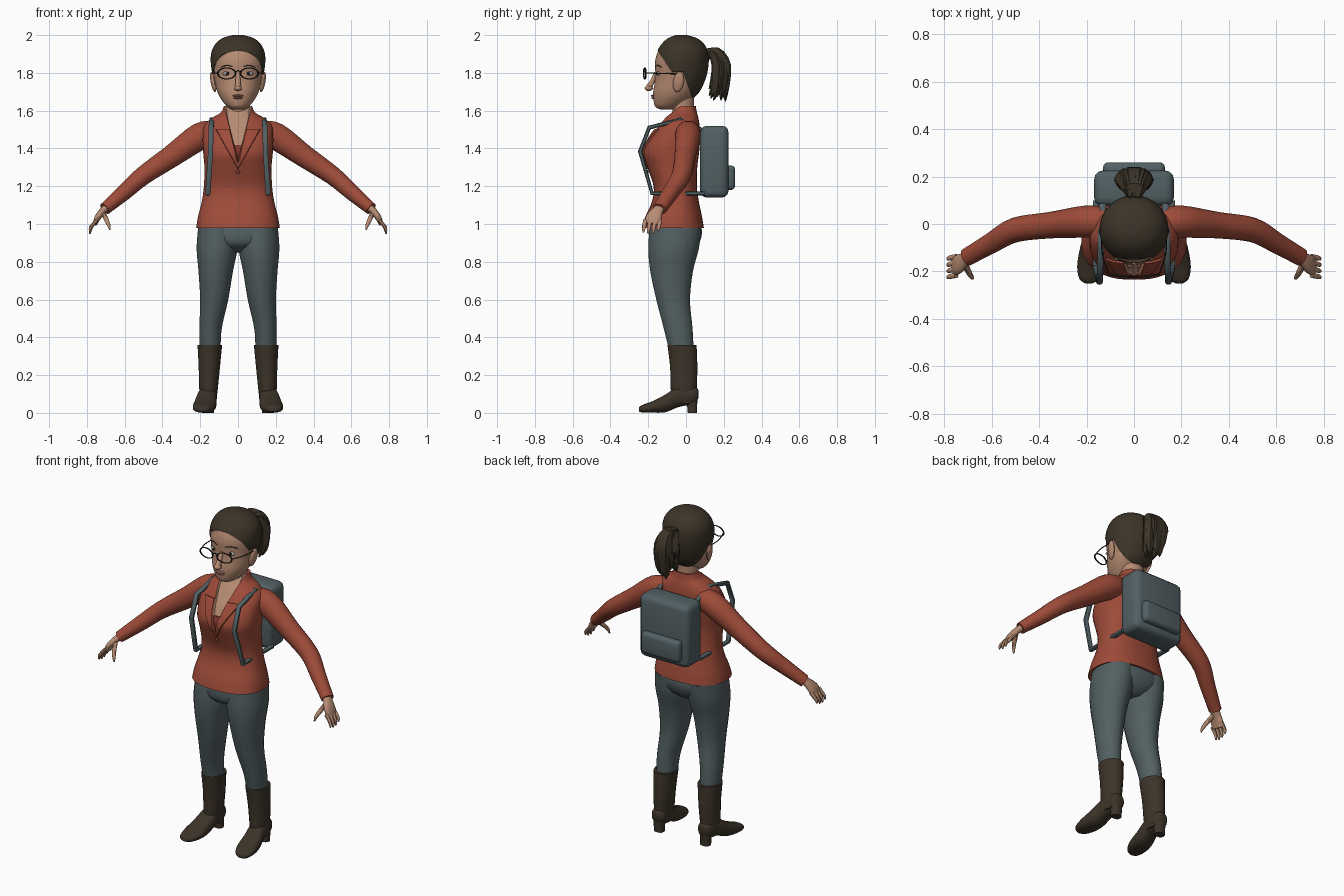
import bpy, bmesh, random
from math import cos, sin, pi, radians, copysign
from mathutils import Vector, Matrix

if bpy.data.objects.get("Cube"):
    bpy.data.objects.remove(bpy.data.objects["Cube"])
random.seed(4)
X, Y, Z = Vector((1, 0, 0)), Vector((0, 1, 0)), Vector((0, 0, 1))


def material(name, *rgb):
    m = bpy.data.materials.new(name)
    m.use_nodes = True
    m.diffuse_color = (*rgb, 1)
    bsdf = m.node_tree.nodes["Principled BSDF"]
    bsdf.inputs["Base Color"].default_value = (*rgb, 1)
    bsdf.inputs["Roughness"].default_value = 0.8
    return m


skin = material("skin", .47, .26, .17)
red = material("jacket_red", .34, .07, .04)
dark_red = material("undershirt_red", .22, .04, .025)
denim = material("slate_denim", .085, .115, .12)
canvas = material("slate_canvas", .085, .118, .128)
leather = material("boot_leather", .046, .034, .022)
brown = material("hair_brown", .045, .034, .021)
black = material("frame_black", .012, .011, .01)
white = material("eye_grey", .4, .36, .32)
rose = material("lip_rose", .33, .15, .11)


def finish(name, bm, *mats, angle=45):
    bmesh.ops.recalc_face_normals(bm, faces=bm.faces)
    mesh = bpy.data.meshes.new(name)
    bm.to_mesh(mesh)
    bm.free()
    for m in mats:
        mesh.materials.append(m)
    mesh.shade_smooth()
    mesh.set_sharp_from_angle(angle=radians(angle))
    obj = bpy.data.objects.new(name, mesh)
    bpy.context.collection.objects.link(obj)
    return obj


def smooth_rows(rows, k):
    """Catmull-Rom interpolation of every column."""
    out = []
    for i in range(len(rows) - 1):
        four = rows[max(i - 1, 0)], rows[i], rows[i + 1], rows[min(i + 2, len(rows) - 1)]
        for j in range(k):
            t = j / k
            out.append([(2 * b + (c - a) * t + (2 * a - 5 * b + 4 * c - d) * t * t
                         + (3 * b - a - 3 * c + d) * t ** 3) / 2 for a, b, c, d in zip(*four)])
    return out + [list(rows[-1])]


def loft_mesh(rows, axis=None, ref=Y, n=20, k=4, power=2, side=1):
    """Skin rings (x, y, z, radius_u, radius_v) set square to the path or a fixed axis."""
    rows = smooth_rows(rows, k)
    pts = [Vector(r[:3]) for r in rows]
    bm = bmesh.new()
    rings = []
    for i, r in enumerate(rows):
        t = axis or (pts[min(i + 1, len(pts) - 1)] - pts[max(i - 1, 0)]).normalized()
        u = ref.cross(t).normalized()
        v = t.cross(u)
        ring = []
        for a in range(n):
            c, s = cos(2 * pi * (a + .5) / n), sin(2 * pi * (a + .5) / n)
            c, s = (copysign(abs(q) ** (2 / power), q) for q in (c, s))
            p = pts[i] + u * c * max(r[3], .001) + v * s * max(r[4], .001)
            ring.append(bm.verts.new((p.x * side, p.y, p.z)))
        rings.append(ring)
    for lo, hi in zip(rings, rings[1:]):
        for a in range(n):
            b = (a + 1) % n
            bm.faces.new((lo[a], lo[b], hi[b], hi[a]))
    bm.faces.new(rings[0])
    bm.faces.new(rings[-1])
    bmesh.ops.recalc_face_normals(bm, faces=bm.faces)
    return bm


def loft(name, rows, mat, angle=45, **kw):
    return finish(name, loft_mesh(rows, **kw), mat, angle=angle)


def ball(name, loc, size, mat):
    bm = bmesh.new()
    bmesh.ops.create_uvsphere(bm, u_segments=16, v_segments=10, radius=1,
                              matrix=Matrix.LocRotScale(Vector(loc), None, Vector(size)))
    return finish(name, bm, mat)


def rounded_box(name, loc, size, bevel, mat):
    bm = bmesh.new()
    bmesh.ops.create_cube(bm, size=1, matrix=Matrix.LocRotScale(Vector(loc), None, Vector(size)))
    bmesh.ops.bevel(bm, geom=bm.edges[:], offset=bevel, segments=3, profile=.5, affect='EDGES')
    return finish(name, bm, mat, angle=35)


def cut(bm, point, normal):
    bmesh.ops.bisect_plane(bm, geom=bm.verts[:] + bm.edges[:] + bm.faces[:],
                           plane_co=point, plane_no=normal)


def raise_faces(bm, rule, depth, index=0):
    """Colour the faces that meet the rule and move them along their normals."""
    faces = [f for f in bm.faces if rule(f.calc_center_median())]
    for f in faces:
        f.material_index = index
    bmesh.ops.inset_region(bm, faces=faces, thickness=.003, depth=depth, use_even_offset=False)


def outline(rows):
    """Turn (height, half width, front, back) into upright rings."""
    return [(0, (f + b) / 2, z, w, (b - f) / 2) for z, w, f, b in rows]


# Jacket with sunken neckline and raised lapels
jacket = loft_mesh(outline([
    (.98, .222, -.235, .095), (1.04, .212, -.215, .085), (1.12, .192, -.18, .068),
    (1.2, .181, -.172, .058), (1.3, .178, -.205, .06), (1.38, .185, -.226, .07),
    (1.46, .187, -.19, .075), (1.52, .18, -.145, .072), (1.56, .14, -.115, .066),
    (1.59, .092, -.09, .058), (1.625, .074, -.07, .052)]), axis=Z, n=40, power=2.4)
v_low, v_slope, lapel_low, lapel_slope = 1.33, .25, 1.29, .56
for s in (1, -1):
    cut(jacket, (0, 0, v_low), (s, 0, -v_slope))
    cut(jacket, (0, 0, lapel_low), (s, 0, -lapel_slope))
for height in (1.42, 1.5):
    cut(jacket, (0, 0, height), Z)
cut(jacket, (0, -.02, 0), Y)


def in_neck(c):
    return c.y < -.02 and abs(c.x) < (c.z - v_low) * v_slope


def in_lapel(c):
    return c.y < -.02 and c.z < 1.5 and abs(c.x) < (c.z - lapel_low) * lapel_slope and not in_neck(c)


raise_faces(jacket, lambda c: in_neck(c) and c.z > 1.42, -.012, 1)
raise_faces(jacket, lambda c: in_neck(c) and c.z < 1.42, -.006, 2)
raise_faces(jacket, in_lapel, .008)
finish("jacket", jacket, red, skin, dark_red)
ball("jacket_button", (0, -.205, 1.275), (.011, .006, .011), dark_red)

# Neck, head and hair
loft("neck", [(0, -.01, 1.5, .066, .06), (0, -.015, 1.6, .062, .058),
              (0, -.02, 1.69, .068, .065)], skin, axis=Z)
head = loft_mesh(outline([
    (1.605, .025, -.13, -.07), (1.62, .055, -.162, -.03), (1.655, .086, -.172, .02),
    (1.7, .11, -.174, .066), (1.75, .123, -.166, .092), (1.8, .133, -.163, .108),
    (1.86, .14, -.164, .116), (1.91, .136, -.15, .112), (1.95, .116, -.125, .092),
    (1.98, .08, -.092, .055), (1.996, .025, -.05, 0)]), axis=Z, n=40)
brow, nape, temple = Vector((0, -.15, 1.92)), Vector((0, -.015, 1.8)), 1.805
brow_normal, nape_normal = Vector((0, .12, .08)), Vector((0, .17, .06))
cut(head, brow, brow_normal)
cut(head, nape, nape_normal)
cut(head, (0, 0, temple), Z)
raise_faces(head, lambda c: (c.z > temple and (c - brow).dot(brow_normal) > 0)
            or (c - nape).dot(nape_normal) > 0, .005, 1)
finish("head", head, skin, brown, angle=60)

# Ponytail of pointed locks
ball("hair_knot", (0, .125, 1.9), (.03, .03, .03), brown)
for i in range(14):
    a = 2 * pi * i / 14
    x, dy, tip = .052 * cos(a), .03 * sin(a), random.uniform(1.64, 1.78)
    loft("ponytail_lock", [(0, .1, 1.89, .02, .02), (x / 2, .15 + dy / 2, 1.912, .026, .024),
                           (x, .187 + dy, 1.84, .026, .03), (x, .178 + dy, tip + .06, .022, .026),
                           (x * .8, .165 + dy * 1.5, tip, .002, .002)],
         brown, ref=X, n=6, k=3, angle=20)

# Nose and mouth
loft("nose_bridge", [(0, -.158, 1.8, .012, .01), (0, -.178, 1.755, .013, .014),
                     (0, -.198, 1.722, .018, .016)], skin, ref=X, n=12)
ball("nose_tip", (0, -.197, 1.719), (.022, .022, .015), skin)
ball("upper_lip", (0, -.172, 1.679), (.03, .014, .006), rose)
ball("lower_lip", (0, -.17, 1.668), (.025, .014, .007), rose)
ball("chin", (0, -.147, 1.637), (.035, .022, .02), skin)

# Pelvis and backpack
loft("trouser_seat", outline([(.85, .05, -.12, .02), (.89, .15, -.185, .065),
                              (.95, .208, -.195, .085), (1.02, .2, -.18, .075)]),
     denim, axis=Z, n=28, power=2.3)
rounded_box("backpack", (0, .15, 1.33), (.335, .15, .38), .035, canvas)
rounded_box("backpack_pocket", (0, .225, 1.245), (.26, .07, .13), .022, canvas)
loft("glasses_bridge", [(-.014, -.22, 1.805, .003, .003), (0, -.222, 1.812, .003, .003),
                        (.014, -.22, 1.805, .003, .003)], black, n=6)

for side, s in (("left", 1), ("right", -1)):
    # Eyes, ears and glasses
    ball(side + "_eye", (s * .056, -.146, 1.797), (.026, .01, .011), white)
    ball(side + "_iris", (s * .056, -.153, 1.797), (.009, .006, .009), black)
    loft(side + "_eyebrow", [(.026, -.16, 1.832, .002, .003), (.06, -.15, 1.84, .004, .004),
                             (.092, -.13, 1.83, .002, .003)], brown, n=6, side=s)
    ear = ball(side + "_ear", (0, 0, 0), (.013, .029, .055), skin)
    ear.location = s * .131, -.04, 1.752
    ear.rotation_euler = radians(-12), s * radians(8), s * radians(-12)
    bpy.ops.mesh.primitive_torus_add(location=(s * .06, -.218, 1.797), rotation=(pi / 2, 0, s * .12),
                                     major_radius=.047, minor_radius=.0045,
                                     major_segments=28, minor_segments=6)
    rim = bpy.context.object
    rim.name = side + "_glasses_rim"
    rim.scale.y = .62
    rim.data.materials.append(black)
    rim.data.shade_smooth()
    loft(side + "_glasses_arm", [(.106, -.212, 1.8, .003, .003), (.133, -.13, 1.797, .003, .003),
                                 (.137, -.045, 1.795, .003, .003)], black, ref=Z, n=6, side=s)

    # Sleeve and hand
    loft(side + "_sleeve", [(.12, .01, 1.485, .06, .06), (.2, .01, 1.465, .072, .068),
                            (.35, -.005, 1.36, .06, .056), (.5, -.025, 1.257, .05, .052),
                            (.6, -.08, 1.17, .043, .044), (.705, -.14, 1.08, .033, .038)],
         red, side=s)
    loft(side + "_palm", [(.685, -.13, 1.097, .02, .026), (.715, -.15, 1.07, .019, .03),
                          (.742, -.17, 1.035, .017, .042), (.758, -.178, 1.0, .012, .04)],
         skin, n=14, power=2.4, side=s)
    for i in range(4):
        y, drop = -.138 - .026 * i, (.03, .042, .045, .036)[i]
        loft(side + "_finger", [(.748, y, 1.02, .011, .012), (.77, y - .004, .995, .01, .011),
                                (.782, y - .008, .998 - drop / 1.5, .009, .009),
                                (.784, y - .01, .992 - drop, .004, .005)], skin, n=8, k=2, side=s)
    loft(side + "_thumb", [(.715, -.165, 1.06, .014, .016), (.698, -.2, 1.025, .013, .013),
                           (.685, -.222, .995, .01, .01), (.678, -.23, .968, .004, .004)],
         skin, n=8, side=s)

    # Backpack strap
    loft(side + "_strap", [(.13, .1, 1.49, .012, .014), (.138, -.03, 1.553, .012, .014),
                           (.143, -.195, 1.51, .012, .014), (.145, -.243, 1.385, .012, .014),
                           (.16, -.18, 1.162, .012, .014), (.16, .1, 1.162, .012, .014)],
         canvas, ref=X, n=8, k=1, power=3, side=s)

    # Trouser leg
    loft(side + "_trouser_leg", [(.148, -.025, .335, .056, .066), (.145, -.042, .45, .06, .077),
                                 (.126, -.068, .6, .075, .09), (.118, -.076, .75, .092, .114),
                                 (.111, -.066, .87, .109, .135), (.108, -.055, .98, .104, .138)],
         denim, axis=Z, n=24, side=s)

    # Boot shaft, foot and heel
    loft(side + "_boot_shaft", [(.158, -.01, .05, .042, .065), (.156, -.012, .13, .05, .07),
                                (.152, -.012, .24, .057, .073), (.149, -.021, .36, .066, .078)],
         leather, axis=Z, side=s)
    loft(side + "_boot_foot", [(.157, .066, .1, .02, .02), (.157, .045, .095, .042, .045),
                               (.162, -.04, .085, .05, .055), (.172, -.11, .05, .058, .047),
                               (.18, -.18, .031, .06, .03), (.188, -.232, .022, .042, .02),
                               (.19, -.25, .018, .015, .01)],
         leather, axis=Y, ref=Z, power=2.4, side=s)
    loft(side + "_boot_heel", [(.157, .034, 0, .03, .025), (.157, .032, .05, .032, .028),
                               (.157, .03, .1, .04, .036)], leather, axis=Z, n=16, power=2.6, side=s)
